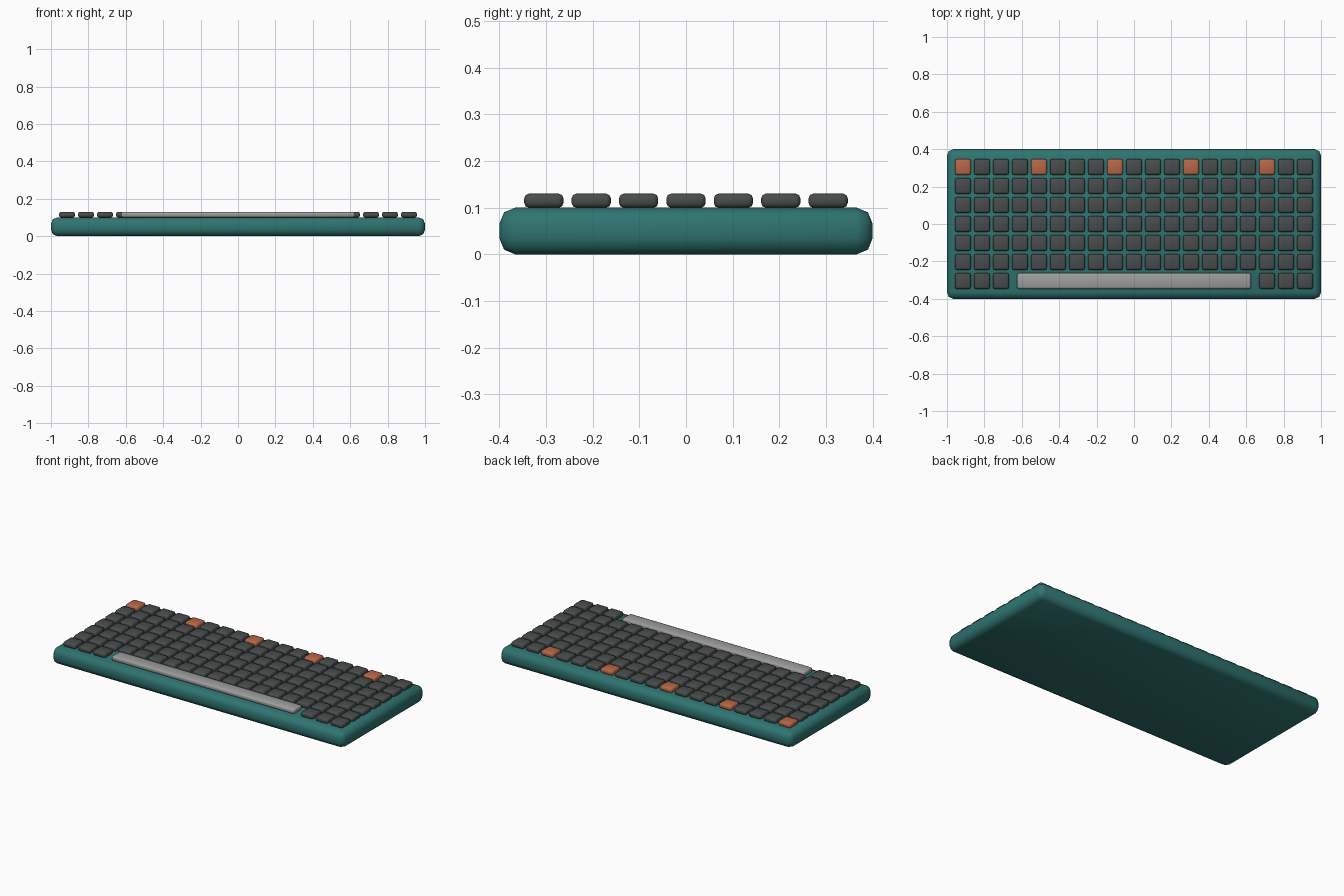
import bpy
from math import radians

if "Cube" in bpy.data.objects:
    bpy.data.objects.remove(bpy.data.objects["Cube"], do_unlink=True)


def make_material(name, color):
    mat = bpy.data.materials.new(name)
    mat.use_nodes = True
    mat.diffuse_color = (*color, 1)
    mat.node_tree.nodes["Principled BSDF"].inputs["Base Color"].default_value = (*color, 1)
    return mat


teal = make_material("teal", (0.028, 0.175, 0.165))
charcoal = make_material("charcoal", (0.067, 0.073, 0.073))
orange = make_material("burnt_orange", (0.47, 0.135, 0.065))
silver = make_material("silver_grey", (0.34, 0.34, 0.34))


def rounded_box(name, size, location, bevel, mat):
    """Box with softly bevelled, smooth-shaded edges."""
    bpy.ops.mesh.primitive_cube_add(size=1, location=location)
    obj = bpy.context.object
    obj.name = name
    obj.scale = size
    bpy.ops.object.transform_apply(location=False, rotation=False, scale=True)
    mod = obj.modifiers.new("rounded_edges", "BEVEL")
    mod.width = bevel
    mod.segments = 2
    bpy.ops.object.modifier_apply(modifier=mod.name)
    bpy.ops.object.shade_smooth_by_angle(angle=radians(60))
    obj.data.materials.append(mat)
    return obj


# Case
rounded_box("case", (2, 0.8, 0.1), (0, 0, 0.05), 0.034, teal)

# Key grid: the front row leaves room for the space bar
COLUMNS, ROWS, PITCH, KEY = 19, 7, 0.1016, 0.084
KEY_HEIGHT, KEY_Z = 0.03, 0.115
shared_meshes = {}
for row in range(ROWS):
    for col in range(COLUMNS):
        if row == 0 and 3 <= col <= 15:
            continue
        accent = row == ROWS - 1 and col % 4 == 0
        kind = "accent_key" if accent else "key"
        name = f"{kind}_row{row + 1}_column{col + 1}"
        spot = ((col - (COLUMNS - 1) / 2) * PITCH, (row - (ROWS - 1) / 2) * PITCH, KEY_Z)
        if kind in shared_meshes:
            key = bpy.data.objects.new(name, shared_meshes[kind])
            key.location = spot
            bpy.context.collection.objects.link(key)
        else:
            key = rounded_box(name, (KEY, KEY, KEY_HEIGHT), spot, 0.01,
                              orange if accent else charcoal)
            shared_meshes[kind] = key.data

# Space bar
rounded_box("space_bar", (1.25, KEY, KEY_HEIGHT),
            (0, -(ROWS - 1) / 2 * PITCH, KEY_Z), 0.01, silver)
